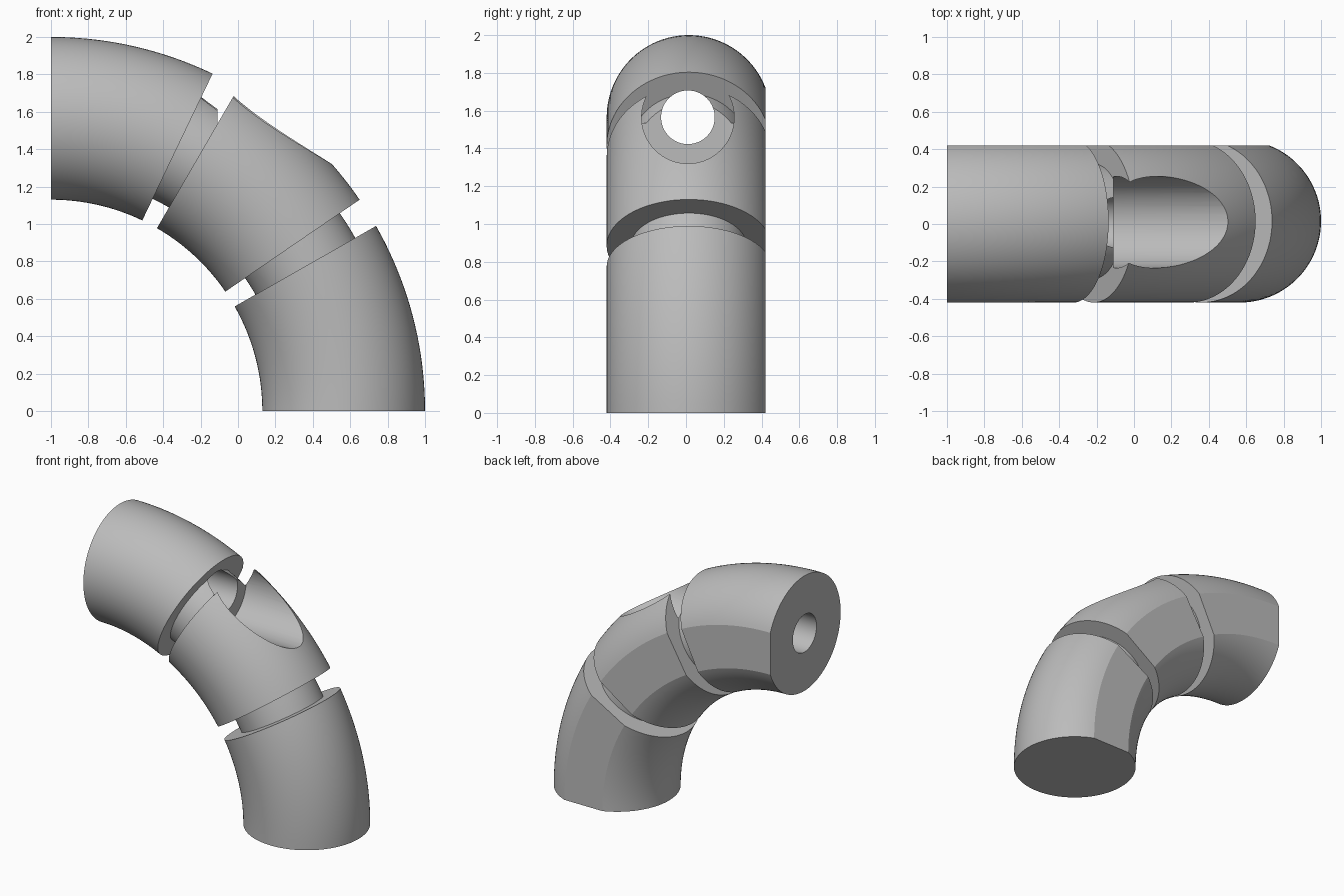
import bpy, bmesh
from math import sin, cos, acos, radians, tau, pi
from mathutils import Vector, Matrix

if "Cube" in bpy.data.objects:
    bpy.data.objects.remove(bpy.data.objects["Cube"], do_unlink=True)

BEND = 1.565        # bend radius around (-1, 0) in the xz plane
TUBE, CORE = 0.435, 0.307
AXIS_Y = 0.015
FLAT = 0.405        # distance of the flat back from the tube axis


def grey_material():
    mat = bpy.data.materials.new("plain grey")
    mat.use_nodes = True
    colour = (0.5, 0.5, 0.5, 1)
    mat.diffuse_color = colour
    mat.node_tree.nodes["Principled BSDF"].inputs["Base Color"].default_value = colour
    return mat


GREY = grey_material()


def make_object(name, bm):
    bmesh.ops.recalc_face_normals(bm, faces=bm.faces)
    mesh = bpy.data.meshes.new(name)
    bm.to_mesh(mesh)
    bm.free()
    obj = bpy.data.objects.new(name, mesh)
    bpy.context.collection.objects.link(obj)
    mesh.materials.append(GREY)
    return obj


def section_angles():
    edge = acos(FLAT / TUBE)
    arc = [edge + (tau - 2 * edge) * i / 88 for i in range(88)]
    flat = [-edge + 2 * edge * i / 12 for i in range(12)]
    return arc + flat


def ring(bm, turn, radius):
    out = Vector((cos(turn), 0, sin(turn)))
    verts = []
    for a in section_angles():
        pos = out * (BEND + radius * sin(a)) + Vector((-1, 0, 0))
        pos.y = AXIS_Y + min(radius * cos(a), FLAT)
        verts.append(bm.verts.new(pos))
    return verts


# Bent tube: three thick sections joined by two narrow necks
def bent_tube():
    bm = bmesh.new()
    sections = [(0, 29.65, TUBE, 20), (29.65, 34.4, CORE, 4), (34.4, 59.9, TUBE, 18),
                (59.9, 64.4, CORE, 4), (64.4, 90, TUBE, 18)]
    rings = [ring(bm, radians(start + (end - start) * i / steps), radius)
             for start, end, radius, steps in sections for i in range(steps + 1)]
    for low, high in zip(rings, rings[1:]):
        for i in range(len(low)):
            j = (i + 1) % len(low)
            bm.faces.new((low[i], low[j], high[j], high[i]))
    bm.faces.new(rings[0])
    bm.faces.new(rings[-1])
    return make_object("bent_tube", bm)


# Horizontal cylinder along x, used as a drill
def drill(name, radius, start, end):
    bm = bmesh.new()
    place = Matrix.Translation(((start + end) / 2, AXIS_Y - 0.005, BEND)) @ Matrix.Rotation(pi / 2, 4, 'Y')
    bmesh.ops.create_cone(bm, cap_ends=True, segments=72, radius1=radius, radius2=radius,
                          depth=end - start, matrix=place)
    cutter = make_object(name, bm)
    cutter.hide_render = True
    return cutter


tube = bent_tube()
cutters = [drill("bolt_hole_cutter", 0.142, -1.2, 1.2),
           drill("bolt_head_cutter", 0.245, -0.11, 1.2)]
for cutter in cutters:
    mod = tube.modifiers.new(cutter.name, 'BOOLEAN')
    mod.operation = 'DIFFERENCE'
    mod.solver = 'EXACT'
    mod.object = cutter

# Apply the cuts, drop the drills and smooth the curved faces
bpy.ops.object.select_all(action='DESELECT')
tube.select_set(True)
bpy.context.view_layer.objects.active = tube
for cutter in cutters:
    bpy.ops.object.modifier_apply(modifier=cutter.name)
    bpy.data.objects.remove(cutter, do_unlink=True)
bpy.ops.object.shade_smooth_by_angle(angle=radians(20))
